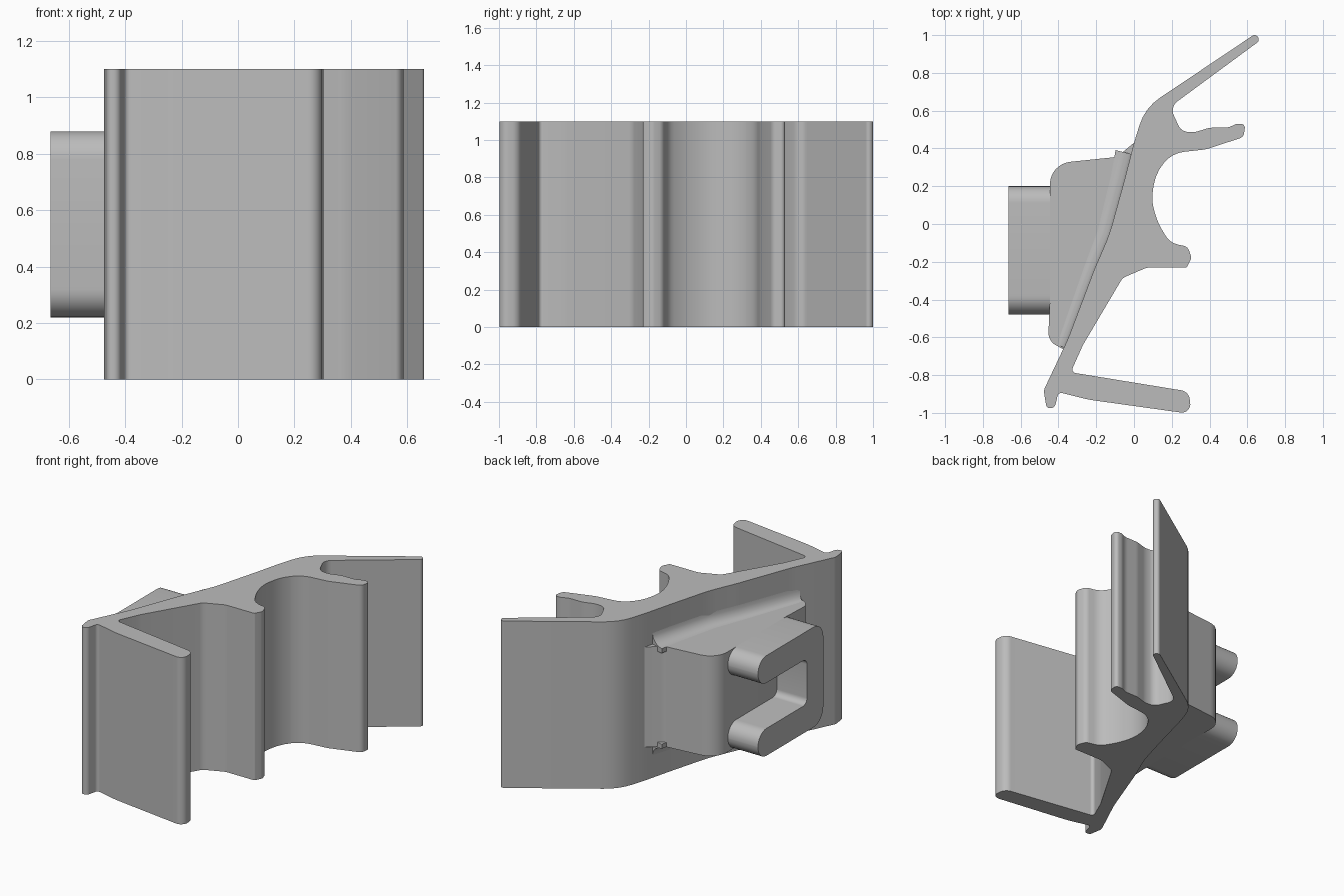
import bpy, bmesh, math
from mathutils import Vector

cube = bpy.data.objects.get("Cube")
if cube:
    bpy.data.objects.remove(cube, do_unlink=True)

grey = bpy.data.materials.new("plain_grey")
grey.use_nodes = True
colour = (0.5, 0.5, 0.5, 1)
grey.diffuse_color = colour
grey.node_tree.nodes["Principled BSDF"].inputs["Base Color"].default_value = colour


def rounded(corners):
    """Turn (a, b, radius) corners into an outline with filleted corners."""
    out = []
    count = len(corners)
    for i, (a, b, r) in enumerate(corners):
        p = Vector((a, b))
        u = Vector(corners[i - 1][:2]) - p
        v = Vector(corners[(i + 1) % count][:2]) - p
        turn = math.pi - u.angle(v)
        if r == 0 or turn < 0.01:
            out.append(p)
            continue
        t = min(r * math.tan(turn / 2), 0.49 * u.length, 0.49 * v.length)
        start, end = p + u.normalized() * t, p + v.normalized() * t
        radius = t / math.tan(turn / 2)
        centre = p + (u.normalized() + v.normalized()).normalized() * math.hypot(t, radius)
        steps = max(2, math.ceil(turn / math.radians(12)))
        s, e = start - centre, end - centre
        for k in range(steps + 1):
            f = k / steps
            out.append(centre + (s * math.sin((1 - f) * turn) + e * math.sin(f * turn)) / math.sin(turn)
                       if abs(math.sin(turn)) > 0.001 else p)
    return out


def finish(name, bm):
    bmesh.ops.recalc_face_normals(bm, faces=bm.faces)
    mesh = bpy.data.meshes.new(name)
    bm.to_mesh(mesh)
    bm.free()
    mesh.materials.append(grey)
    obj = bpy.data.objects.new(name, mesh)
    bpy.context.collection.objects.link(obj)
    bpy.ops.object.select_all(action="DESELECT")
    obj.select_set(True)
    bpy.context.view_layer.objects.active = obj
    bpy.ops.object.shade_smooth_by_angle(angle=math.radians(30))


def extrude(name, corners, place, depth):
    bm = bmesh.new()
    face = bm.faces.new([bm.verts.new(place(p)) for p in rounded(corners)])
    grown = bmesh.ops.extrude_face_region(bm, geom=[face])["geom"]
    moved = [g for g in grown if isinstance(g, bmesh.types.BMVert)]
    bmesh.ops.translate(bm, verts=moved, vec=depth)
    finish(name, bm)


# Curved rear of the rail, shared by the rail and the block's fillets
back = [(0, .43), (-.05, .235), (-.13, -.055), (-.21, -.24), (-.35, -.61)]

# Rail: one plan outline with its fins, pulled up to full height
rail = [(.668, .972, .021), (.644, 1.008, .021), (.058, .615, .48)]
rail += [(x, y, .8) for x, y in back]
rail += [
    # small toe and long lower fin
    (-.478, -.88, .05), (-.463, -.975, .02), (-.42, -.975, .03), (-.4, -.89, .02),
    (-.24, -.93, .5), (.305, -1.006, .058), (.29, -.887, .055), (-.335, -.785, .02),
    # inner web and middle lip
    (-.27, -.64, .3), (-.06, -.285, .06), (.07, -.23, .08), (.28, -.23, .01),
    (.305, -.18, .03), (.285, -.12, .04), (.19, -.1, .1),
    # round socket
    (.13, 0, .3), (.09, .12, .25), (.115, .27, .25), (.2, .375, .2),
    # forked upper lip
    (.38, .395, .15), (.58, .46, .035), (.59, .53, .03), (.54, .53, .05),
    (.5, .51, .1), (.4, .51, .1), (.32, .485, .1), (.25, .49, .08), (.19, .62, .06),
]
extrude("rail_profile", rail, lambda p: (p.x, p.y, 0), (0, 0, 1.1))

# Mounting block behind the rail
low, high = .22, .88
block = [(-.445, .318, .12), (-.09, .355, .07), (0, .43, 0), (.03, .36, 0),
         (-.32, -.65, 0), (-.37, -.665, 0), (-.455, -.62, .09), (-.445, -.4, .3)]
extrude("mounting_block", block, lambda p: (p.x, p.y, low), (0, 0, high - low))

# U-shaped hook with a rounded heel and two rounded arms
hook = [(-.48, low, .1), (.2, low, .089), (.2, .4, .089), (-.31, .4, .04),
        (-.31, .7, .04), (.2, .7, .089), (.2, high, .089), (-.48, high, .1)]
extrude("u_hook", hook, lambda p: (-.665, p.x, p.y), (.223, 0, 0))


# Hollow fillets joining the block's top and bottom to the rail
def fillet(name, edge, up):
    path = [Vector(p) for p in [(-.015, .37)] + back[1:] + [(-.37, -.655)]]
    bm = bmesh.new()
    rings = []
    for i, p in enumerate(path):
        wide = .085 - .05 * i / (len(path) - 1)
        along = (path[min(i + 1, len(path) - 1)] - path[max(i - 1, 0)]).normalized()
        out = Vector((along.y, -along.x))
        section = [(-.03, -.03), (wide, -.03)]
        section += [(wide * (1 - math.sin(a)), .075 * (1 - math.cos(a)))
                    for a in (k * math.pi / 12 for k in range(7))]
        section.append((-.03, .075))
        ring = []
        for d, z in section:
            q = p + out * d
            ring.append(bm.verts.new((q.x, q.y, edge + up * z)))
        rings.append(ring)
    for a, b in zip(rings, rings[1:]):
        for k in range(len(a)):
            bm.faces.new((a[k - 1], a[k], b[k], b[k - 1]))
    bm.faces.new(rings[0])
    bm.faces.new(rings[-1])
    finish(name, bm)


fillet("upper_fillet", high, 1)
fillet("lower_fillet", low, -1)
